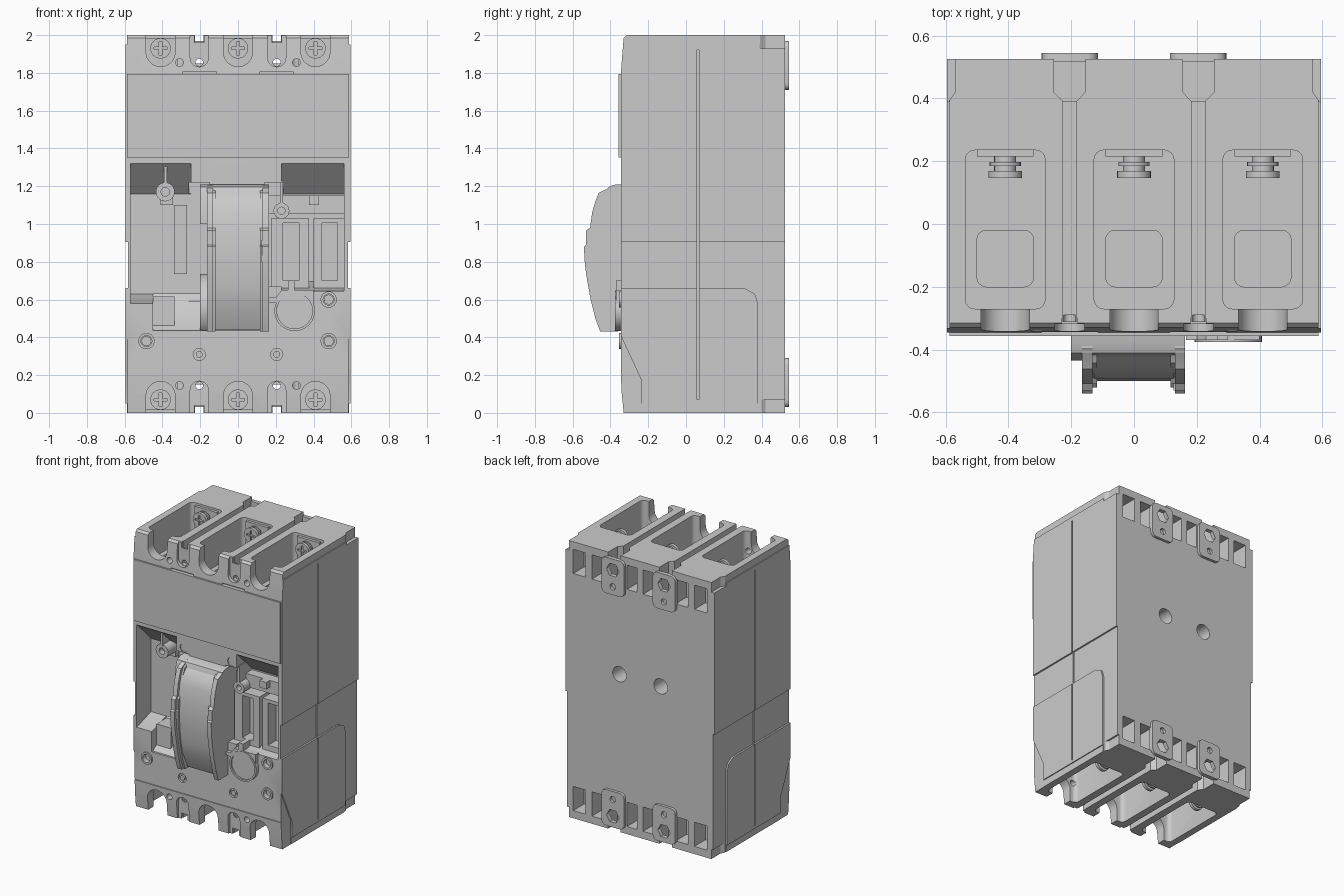
import bpy, bmesh
from math import cos, sin, pi

if "Cube" in bpy.data.objects:
    bpy.data.objects.remove(bpy.data.objects["Cube"])


def prism(name, pts, axis, a, b):
    """Extrude a 2D outline along an axis from a to b."""
    put = {'x': lambda p, q, t: (t, p, q), 'y': lambda p, q, t: (p, t, q),
           'z': lambda p, q, t: (p, q, t)}[axis]
    bm = bmesh.new()
    lo = [bm.verts.new(put(p, q, a)) for p, q in pts]
    hi = [bm.verts.new(put(p, q, b)) for p, q in pts]
    bm.faces.new(lo)
    bm.faces.new(hi)
    n = len(pts)
    for i in range(n):
        j = (i + 1) % n
        bm.faces.new((lo[i], lo[j], hi[j], hi[i]))
    bmesh.ops.recalc_face_normals(bm, faces=bm.faces)
    me = bpy.data.meshes.new(name)
    bm.to_mesh(me)
    bm.free()
    ob = bpy.data.objects.new(name, me)
    bpy.context.collection.objects.link(ob)
    return ob


def box(name, x0, x1, y0, y1, z0, z1):
    return prism(name, [(x0, y0), (x1, y0), (x1, y1), (x0, y1)], 'z', z0, z1)


def circle(cx, cy, r, n=24):
    return [(cx + r * cos(2 * pi * i / n), cy + r * sin(2 * pi * i / n)) for i in range(n)]


def cyl(name, cx, cz, r, y0, y1, n=24):
    return prism(name, circle(cx, cz, r, n), 'y', y0, y1)


def rrect(x0, x1, y0, y1, r, n=4):
    pts = []
    for k, (cx, cy) in enumerate([(x1 - r, y1 - r), (x0 + r, y1 - r), (x0 + r, y0 + r), (x1 - r, y0 + r)]):
        pts += [(cx + r * cos(pi / 2 * (k + i / n)), cy + r * sin(pi / 2 * (k + i / n))) for i in range(n + 1)]
    return pts


def u_shape(cx, cz, r, top, n=14):
    arc = [(cx - r * cos(pi * i / n), cz - r * sin(pi * i / n)) for i in range(n + 1)]
    return arc + [(cx + r, top), (cx - r, top)]


def cut(ob, c):
    m = ob.modifiers.new('cut', 'BOOLEAN')
    m.object, m.operation, m.solver = c, 'DIFFERENCE', 'EXACT'
    bpy.context.view_layer.objects.active = ob
    bpy.ops.object.modifier_apply(modifier=m.name)
    bpy.data.objects.remove(c)


# Case body from its side profile
case = prism('case', [(-.33, 0), (.525, 0), (.525, 2), (-.315, 2), (-.33, 1.985), (-.345, 1.8),
                      (-.345, .2), (-.34, .1)], 'x', -.595, .595)

# Side steps, seams and raised lower panel outline
for s in (-1, 1):
    cut(case, prism('c', [(-.6, .905), (.7, .905), (.7, -.1), (.38, -.1), (.38, .58), (.365, .63),
                          (.31, .66), (-.6, .66)], 'x', s * .583, s * .7))
    cut(case, prism('c', [(-.6, .42), (-.35, .42), (-.235, .17), (-.235, -.1), (-.6, -.1)],
                    'x', s * .586, s * .7))
    cut(case, box('c', *sorted((s * .572, s * .7)), .058, .068, .07, 1.92))

# Terminal ends, the same at top and bottom
POLES = (-.41, 0, .41)
for end in (0, 1):
    Z = (lambda z: 2 - z) if end else (lambda z: z)
    E = lambda pts: [(p, Z(q)) for p, q in pts]
    tag = 'lower' if end else 'upper'
    zbox = lambda n, x0, x1, y0, y1, z0, z1: box(n, x0, x1, y0, y1, *sorted((Z(z0), Z(z1))))
    for cx in POLES:
        cut(case, prism('c', rrect(cx - .127, cx + .127, -.27, .235, .03), 'z', Z(1.76), Z(2.1)))
        cut(case, prism('c', rrect(cx - .09, cx + .09, -.2, -.02, .03), 'z', Z(1.64), Z(1.8)))
        cut(case, prism('c', E(u_shape(cx, 1.91, .077, 2.2)), 'y', -.6, -.2))
        # wire chambers at the back, split by a rib
        h = .105 if cx == 0 else .125
        for s in (-1, 1):
            cut(case, zbox('c', *sorted((cx + s * .025, cx + s * h)), .40, .7, 1.77, 1.945))
        # clamp plate and screw
        zbox(tag + '_terminal_plate', cx - .09, cx + .09, .215, .24, 1.75, 1.985)
        z = Z(1.93)
        cyl(tag + '_screw_stem', cx, z, .035, .16, .22)
        cyl(tag + '_screw_washer', cx, z, .05, .185, .197)
        head = cyl(tag + '_screw_head', cx, z, .054, .146, .168)
        cut(head, box('c', cx - .035, cx + .035, .1, .158, z - .007, z + .007))
        cut(head, box('c', cx - .007, cx + .007, .1, .157, z - .035, z + .035))
    for s in (-1, 1):
        cx = s * .205
        # phase barrier slots with wider mouths
        cut(case, zbox('c', cx - .022, cx + .022, -.31, .7, 1.85, 2.1))
        cut(case, prism('c', E(u_shape(cx, 1.88, .048, 2.2)), 'y', -.6, -.318))
        cut(case, zbox('c', cx - .025, cx + .025, -.6, -.3, 1.96, 2.2))
        cut(case, prism('c', [(cx - .021, .39), (cx + .021, .39), (cx + .05, .42), (cx + .05, .7),
                              (cx - .05, .7), (cx - .05, .42)], 'z', Z(1.8), Z(2.1)))
        cut(case, cyl('c', cx, Z(1.855), .02, -.5, -.29, 16))
        cut(case, cyl('c', s * .31, Z(1.855), .021, -.5, -.25, 16))
        # outer corner rebates
        cut(case, prism('c', [(s * .57, .6), (s * .57, .42), (s * .59, .39), (s * .7, .39), (s * .7, .6)],
                        'z', Z(1.93), Z(2.1)))
        cut(case, zbox('c', *sorted((s * .588, s * .7)), -.6, .6, 1.95, 2.1))
        # mounting foot with hexagon and pin hole
        foot = prism(tag + '_mounting_foot', E(rrect(cx - .09, cx + .09, 1.71, 1.97, .035)), 'y', .515, .545)
        cut(foot, cyl('c', cx, Z(1.89), .05, .4, .6, 6))
        cut(foot, cyl('c', cx, Z(1.77), .022, .4, .6, 16))
        # back face mounting hole
        if not end:
            cut(case, cyl('c', s * .165, 1.14, .055, .35, .7))

# Front recesses beside the handle
for x0, x1, zb in ((-.57, -.25, .6), (.23, .56, .665)):
    cut(case, prism('c', [(-.6, 1.32), (-.34, 1.32), (-.18, 1.16), (-.18, zb + .03), (-.34, zb - .02),
                          (-.6, zb - .02)], 'x', x0, x1))
cut(case, box('c', -.26, -.15, -.6, -.182, .59, 1.22))
cut(case, box('c', .14, .24, -.6, -.182, .67, 1.22))
cut(case, prism('c', [(-.6, .435), (-.33, .435), (-.24, .5), (-.17, .63), (-.6, .63)], 'x', -.45, -.16))
# Shallow front seams and screw holes
cut(case, box('c', -.6, .6, -.5, -.338, .197, .204))
for s in (-1, 1):
    cut(case, cyl('c', s * .19, 1.255, .032, -.5, -.338))
    cut(case, cyl('c', s * .205, .31, .032, -.5, -.33))
    cut(case, box('c', s * .205 - .09, s * .205 + .09, -.5, -.33, 1.79, 1.806))
for x, z in ((.48, .6), (.48, .38), (-.485, .38)):
    cut(case, cyl('c', x, z, .034, -.5, -.29))
    ring = cyl('screw_collar', x, z, .043, -.3, -.356)
    cut(ring, cyl('c', x, z, .029, -.5, -.2))
    cyl('cover_screw', x, z, .026, -.28, -.325)
for s in (-1, 1):
    cyl('small_screw', s * .205, .31, .018, -.3, -.345, 16)

# Front cover plate
box('front_cover', -.587, .587, -.357, -.32, 1.352, 1.795)

# Right recess: two accessory frames, shelf
for x0, x1 in ((.175, .375), (.4, .562)):
    f = box('accessory_frame', x0, x1, -.29, -.17, .655, 1.03)
    xm = (x0 + x1) / 2 + .005
    cut(f, box('c', xm - .042, xm + .042, -.5, -.2, .7, 1.005))
box('accessory_shelf', .165, .562, -.25, -.15, 1.055, 1.15)
box('shelf_clip', .375, .43, -.29, -.15, 1.1, 1.15)
# Left recess: raised strip, clip and ledges
box('left_strip', -.34, -.27, -.2, -.17, .735, 1.1)
box('left_clip', -.41, -.345, -.22, -.17, 1.1, 1.15)
box('left_ledge', -.45, -.335, -.29, -.17, .44, .615)
# Bosses hanging from the recess roofs
for x, z, r, top in ((-.385, 1.17, .05, 1.32), (.23, 1.07, .042, 1.23)):
    box('boss_rib', x - .008, x + .008, -.325, -.17, z + r * .8, top)
    b = cyl('screw_boss', x, z, r, -.32, -.17)
    cut(b, cyl('c', x, z, r * .45, -.5, -.28))

# Round dial with pointer
dial = cyl('dial', .3, .54, .107, -.375, -.3, 40)
cut(dial, cyl('c', .3, .54, .094, -.5, -.365, 40))
prism('dial_arm', [(.165, .585), (.21, .58), (.25, .615), (.36, .615), (.4, .58), (.4, .65), (.3, .65),
                   (.3, .7), (.265, .7), (.265, .65), (.23, .65), (.2, .61), (.165, .61)], 'y', -.37, -.25)

# Handle housing: base, two cheeks, toggle drum between
prism('handle_base', [(-.15, .435), (-.36, .435), (-.385, .47), (-.41, .6), (-.43, .85), (-.41, 1.1),
                      (-.375, 1.2), (-.15, 1.2)], 'x', -.165, .163)
prism('handle_top_flange', [(-.15, 1.0), (-.435, 1.0), (-.435, 1.13), (-.41, 1.195), (-.37, 1.21),
                            (-.15, 1.21)], 'x', -.2, .163)
side = [(-.3, .44), (-.38, .432), (-.455, .432), (-.48, .5), (-.505, .6), (-.523, .7), (-.535, .78),
        (-.54, .87), (-.54, .88), (-.53, .89), (-.53, .965), (-.508, .98), (-.497, 1.06), (-.48, 1.12),
        (-.462, 1.165), (-.42, 1.185), (-.395, 1.203), (-.3, 1.205)]
prism('handle_cheek_left', side, 'x', -.165, -.132)
prism('handle_cheek_right', side, 'x', .13, .163)
prism('handle_drum', [(-.3, .44), (-.405, .44), (-.468, .57), (-.485, .66), (-.496, .76), (-.5, .87),
                      (-.493, .97), (-.477, 1.06), (-.46, 1.12), (-.42, 1.165), (-.3, 1.165)],
      'x', -.128, .126)
for x0, x1 in ((-.14, -.118), (.116, .138)):
    prism('handle_inner_lip', [(p + .02, q) for p, q in side[1:-1]], 'x', x0, x1)
box('handle_catch', .125, .15, -.53, -.45, .8, .915)
prism('handle_pivot_disc', circle(-.205, .56, .175, 40), 'x', -.2, -.15)

# Smooth curved walls, keep edges sharp
bpy.ops.object.select_all(action='DESELECT')
for ob in bpy.context.scene.objects:
    ob.select_set(True)
bpy.context.view_layer.objects.active = case
bpy.ops.object.shade_smooth_by_angle(angle=.5)
